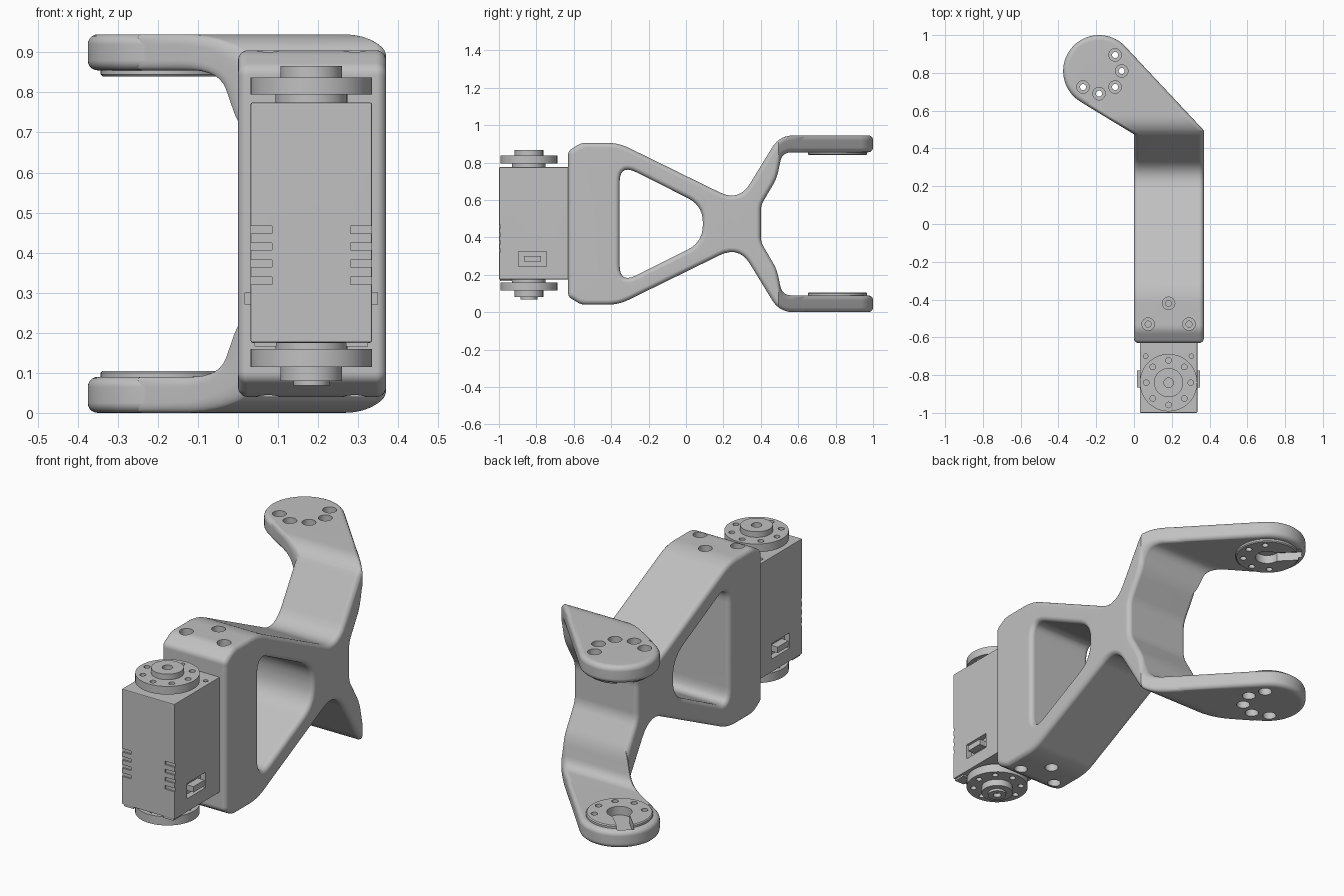
import bpy
import bmesh
from math import sin, cos, pi, radians
from mathutils import Vector, Matrix

cube = bpy.data.objects.get("Cube")
if cube:
    bpy.data.objects.remove(cube, do_unlink=True)

GREY = (0.53, 0.53, 0.53, 1)
mat = bpy.data.materials.new("light grey")
mat.use_nodes = True
mat.diffuse_color = GREY
mat.node_tree.nodes["Principled BSDF"].inputs["Base Color"].default_value = GREY

HEIGHT = 0.945          # overall height, the frame mirrors about its middle
WIDTH = 0.37            # frame width
EYE = Vector((-0.185, 0.81))    # centre of the arm tips
HORN = Vector((0.183, -0.84))   # motor axis


def make(name, bm):
    bmesh.ops.recalc_face_normals(bm, faces=bm.faces[:])
    me = bpy.data.meshes.new(name)
    bm.to_mesh(me)
    bm.free()
    me.materials.append(mat)
    ob = bpy.data.objects.new(name, me)
    bpy.context.collection.objects.link(ob)
    return ob


def cut(ob, bm):
    """Subtract a bmesh from an object and discard the cutter."""
    tool = make("cutter", bm)
    tool.hide_render = True
    mod = ob.modifiers.new("cut", "BOOLEAN")
    mod.operation = "DIFFERENCE"
    mod.solver = "EXACT"
    mod.object = tool
    deps = bpy.context.evaluated_depsgraph_get()
    deps.update()
    me = bpy.data.meshes.new_from_object(ob.evaluated_get(deps))
    ob.modifiers.clear()
    ob.data = me
    bpy.data.objects.remove(tool, do_unlink=True)


def finish(ob):
    ob.data.shade_smooth()
    ob.data.set_sharp_from_angle(angle=radians(32))
    mod = ob.modifiers.new("normals", "WEIGHTED_NORMAL")
    mod.keep_sharp = True


def mirror_up(ob, name):
    """Copy an object to the other side of the middle height."""
    me = ob.data.copy()
    me.transform(Matrix.Translation((0, 0, HEIGHT)) @ Matrix.Scale(-1, 4, (0, 0, 1)))
    me.flip_normals()
    new = bpy.data.objects.new(name, me)
    bpy.context.collection.objects.link(new)
    return new


def fillet(corners, n=7):
    """Round each corner (u, v, cut length) of a closed outline."""
    out = []
    for i, (u, v, d) in enumerate(corners):
        p = Vector((u, v))
        if d == 0:
            out.append(p)
            continue
        a = p + (Vector(corners[i - 1][:2]) - p).normalized() * d
        b = p + (Vector(corners[(i + 1) % len(corners)][:2]) - p).normalized() * d
        for k in range(n + 1):
            t = k / n
            out.append(a * (1 - t) ** 2 + p * 2 * t * (1 - t) + b * t * t)
    return out


def oriented(loop, ccw):
    area = sum(loop[i - 1].cross(p) for i, p in enumerate(loop))
    return loop if (area > 0) == ccw else loop[::-1]


def inset(loop, d):
    out = []
    for i, p in enumerate(loop):
        e = (p - loop[i - 1]).normalized()
        f = (loop[(i + 1) % len(loop)] - p).normalized()
        m, n = Vector((-e.y, e.x)), Vector((-f.y, f.x))
        out.append(p + (m + n) * d / (1 + m.dot(n)))
    return out


def prism(loops, lo, hi, r, place, steps=5):
    """Extrude an outline (further loops are holes) with rounded rims."""
    bm = bmesh.new()
    angles = [pi / 2 * i / steps for i in range(steps + 1)] if r else [pi / 2]
    rim = [(r * (1 - sin(a)), r * (1 - cos(a))) for a in angles]
    layers = [(d, lo + t) for d, t in rim] + [(d, hi - t) for d, t in reversed(rim)]
    caps = ([], [])
    for k, loop in enumerate(loops):
        loop = oriented(loop, k == 0)
        rings = [[bm.verts.new(place(p.x, p.y, t)) for p in inset(loop, d)]
                 for d, t in layers]
        for a, b in zip(rings, rings[1:]):
            for i in range(len(a)):
                bm.faces.new((a[i - 1], a[i], b[i], b[i - 1]))
        for cap, ring in zip(caps, (rings[0], rings[-1])):
            cap += [bm.edges.get((ring[i - 1], ring[i])) for i in range(len(ring))]
    for cap in caps:
        bmesh.ops.triangle_fill(bm, edges=cap, use_beauty=True)
    return bm


def revolve(profile, spots, n=32):
    """Turn a (radius, z) profile around each (x, y) spot."""
    bm = bmesh.new()
    for s in spots:
        rings = [[bm.verts.new((s[0] + r * cos(2 * pi * i / n),
                                s[1] + r * sin(2 * pi * i / n), z))
                  for i in range(n)] for r, z in profile]
        for a, b in zip(rings, rings[1:]):
            for i in range(n):
                bm.faces.new((a[i - 1], a[i], b[i], b[i - 1]))
        bm.faces.new(rings[0])
        bm.faces.new(rings[-1])
    return bm


def boxes(spans):
    bm = bmesh.new()
    for x0, x1, y0, y1, z0, z1 in spans:
        m = (Matrix.Translation(((x0 + x1) / 2, (y0 + y1) / 2, (z0 + z1) / 2))
             @ Matrix.Diagonal((x1 - x0, y1 - y0, z1 - z0, 1)))
        bmesh.ops.create_cube(bm, size=1, matrix=m)
    return bm


def around(c, radius, degrees):
    return [c + Vector((cos(radians(a)), sin(radians(a)))) * radius for a in degrees]


def left_edge(y):
    return -max(0, y - 0.475) * 1.647


def right_edge(y):
    return WIDTH - max(0, y - 0.495) * 0.933


# Frame: side outline with a rounded triangular window
upper = [(-0.63, 0.862, 0.02), (-0.56, 0.905, 0.025), (-0.36, 0.905, 0.06),
         (0.283, 0.59, 0.115), (0.50, HEIGHT, 0.075), (0.64, HEIGHT, 0),
         (0.64, 0.855, 0), (0.515, 0.855, 0.05), (0.485, 0.715, 0.04),
         (0.40, 0.57, 0.03)]
window = [(-0.355, 0.793, 0.1), (0.09, 0.57, 0.09)]


def both_halves(half):
    return fillet(half + [(y, HEIGHT - z, d) for y, z, d in reversed(half)])


bm = prism([both_halves(upper), both_halves(window)], 0, WIDTH, 0.025,
           lambda y, z, x: (x, y, z))
# Skew the arms sideways beyond the bend
for y in (0.475, 0.495):
    bmesh.ops.bisect_plane(bm, geom=bm.verts[:] + bm.edges[:] + bm.faces[:],
                           plane_co=(0, y, 0), plane_no=(0, 1, 0))
for v in bm.verts:
    a, b = left_edge(v.co.y), right_edge(v.co.y)
    v.co.x = a + v.co.x / WIDTH * (b - a)
frame = make("frame", bm)
bolts = [(0.183, -0.42), (0.075, -0.53), (0.291, -0.53)]
bore = [(0.033, 0.97), (0.033, 0.86), (0.016, 0.86), (0.016, 0.82)]
cut(frame, revolve(bore, bolts))
cut(frame, revolve([(r, HEIGHT - z) for r, z in bore], bolts))

# Arm tips: rounded plates with a raised pad, screw holes and a keyway
START = 0.577
tip = [Vector((left_edge(START), START)), Vector((right_edge(START), START))]
tip += around(EYE, 0.19, [43 + 196 * i / 40 for i in range(41)])
arm = make("lower_arm_tip", prism([tip], 0, 0.09, 0.025, lambda x, y, z: (x, y, z)))
pad = make("lower_arm_pad", revolve([(0.158, 0.08), (0.158, 0.1), (0.153, 0.105)], [EYE], 48))
screws = around(EYE, 0.12, range(-135, 46, 45))
turn = Matrix.Rotation(radians(135), 2)
key = around(Vector((0, 0)), 0.06, range(42, 319, 12))
key = [EYE + turn @ p for p in key + [Vector((0.17, -0.04)), Vector((0.17, 0.04))]]
for ob in (arm, pad):
    cut(ob, revolve([(0.033, -0.02), (0.033, 0.05), (0.016, 0.05), (0.016, 0.13)], screws))
    cut(ob, prism([key], 0.06, 0.15, 0, lambda x, y, z: (x, y, z)))
upper_arm = mirror_up(arm, "upper_arm_tip")
upper_pad = mirror_up(pad, "upper_arm_pad")

# Motor case with corner vents, side sockets and rear screw holes
X0, X1 = 0.031, 0.335
bm = boxes([(X0, X1, -1, -0.6, 0.175, 0.775)])
bmesh.ops.bevel(bm, geom=bm.edges[:], offset=0.006, segments=2, affect="EDGES", profile=0.5)
case = make("motor_case", bm)
vents = []
for z in (0.33, 0.373, 0.415, 0.457):
    vents += [(X0 - 0.02, X0 + 0.054, -1.02, -0.992, z - 0.009, z + 0.009),
              (X1 - 0.054, X1 + 0.02, -1.02, -0.992, z - 0.009, z + 0.009)]
cut(case, boxes(vents))
cut(case, boxes([(x - 0.03, x + 0.03, -0.895, -0.745, 0.245, 0.325) for x in (X0, X1)]))
cut(case, revolve([(0.012, 0.74), (0.012, 0.8)], [(0.062, -0.7), (0.304, -0.7)], 16))
plugs = make("motor_sockets", boxes([(x - 0.02, x + 0.02, -0.865, -0.775, 0.27, 0.3)
                                     for x in (X0 + 0.005, X1 - 0.005)]))
lip = make("motor_lip", boxes([(X0 + 0.01, X0 + 0.065, -0.995, -0.93, 0.166, 0.18),
                               (X1 - 0.065, X1 - 0.01, -0.995, -0.93, 0.166, 0.18)]))

# Output horns above and below the motor
top_horn = make("upper_horn", revolve(
    [(0.09, 0.76), (0.09, 0.795), (0.152, 0.795), (0.152, 0.837), (0.077, 0.837),
     (0.077, 0.866), (0.025, 0.866), (0.025, 0.83)], [HORN], 48))
low_horn = make("lower_horn", revolve(
    [(0.09, 0.19), (0.09, 0.16), (0.152, 0.16), (0.152, 0.115), (0.077, 0.115),
     (0.077, 0.08), (0.045, 0.08), (0.045, 0.068), (0.02, 0.068), (0.02, 0.09)], [HORN], 48))
ring = around(HORN, 0.118, range(0, 360, 45))
cut(top_horn, revolve([(0.015, 0.78), (0.015, 0.85)], ring, 16))
cut(low_horn, revolve([(0.015, 0.1), (0.015, 0.17)], ring, 16))

for ob in (frame, arm, pad, upper_arm, upper_pad, case, plugs, lip, top_horn, low_horn):
    finish(ob)
